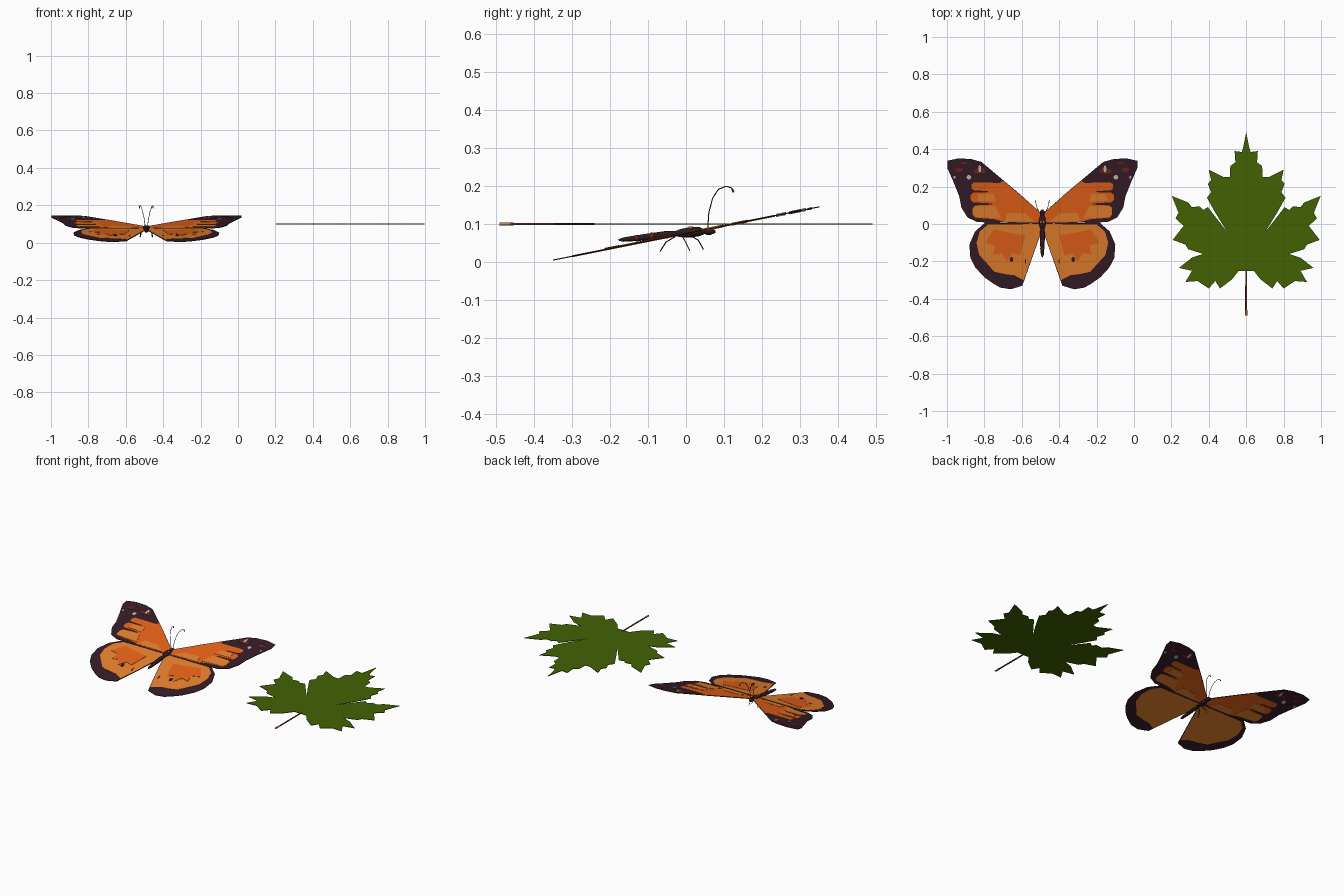
import bpy, bmesh, math

CX = -0.49      # butterfly centre line
LX = 0.60       # leaf centre line


def material(name, rgb):
    m = bpy.data.materials.new(name)
    m.diffuse_color = (*rgb, 1)
    return m


DARK = material("dark plum", (0.036, 0.012, 0.021))
ORANGE = material("bright orange", (0.86, 0.130, 0.010))
AMBER = material("amber orange", (0.80, 0.220, 0.026))
RED = material("dark red", (0.17, 0.018, 0.008))
PALE = material("pale spot", (0.58, 0.52, 0.47))
BODY = material("body brown black", (0.026, 0.010, 0.012))
GREEN = material("leaf green", (0.055, 0.120, 0.001))
STEM = material("stem maroon", (0.17, 0.030, 0.020))
TIP = material("stem tip tan", (0.60, 0.22, 0.05))


def finish(name, bm, mat):
    bmesh.ops.recalc_face_normals(bm, faces=bm.faces)
    me = bpy.data.meshes.new(name)
    bm.to_mesh(me)
    bm.free()
    me.materials.append(mat)
    ob = bpy.data.objects.new(name, me)
    bpy.context.collection.objects.link(ob)
    return ob


def plates(name, outlines, top, mat, bottom=None, cx=CX, z0=0.075, slope=0.2):
    """Thin mirrored plates about the plane z = z0 + slope * y, from -bottom to +top."""
    bottom = top if bottom is None else bottom
    bm = bmesh.new()
    for pts in outlines:
        for s in (1, -1):
            rings = [[bm.verts.new((cx + s * x, y, z0 + slope * y + h)) for x, y in pts]
                     for h in (top, -bottom)]
            n = len(pts)
            caps = [bm.faces.new(r) for r in rings]
            for i in range(n):
                j = (i + 1) % n
                bm.faces.new((rings[0][i], rings[0][j], rings[1][j], rings[1][i]))
            bm.normal_update()
            bmesh.ops.triangulate(bm, faces=caps)
    return finish(name, bm, mat)


def spot(x, y, rx, ry, n=8):
    return [(x + rx * math.cos(2 * math.pi * i / n), y + ry * math.sin(2 * math.pi * i / n))
            for i in range(n)]


def loft(name, stations, mat, cx, sides=10, flat=0.75):
    """Rounded body along y from (y, z, radius) stations, flattened in z."""
    bm = bmesh.new()
    rings = [[bm.verts.new((cx + r * math.cos(2 * math.pi * k / sides), y,
                            z + flat * r * math.sin(2 * math.pi * k / sides)))
              for k in range(sides)] for y, z, r in stations]
    for a, b in zip(rings, rings[1:]):
        for k in range(sides):
            j = (k + 1) % sides
            bm.faces.new((a[k], a[j], b[j], b[k]))
    bm.faces.new(rings[0])
    bm.faces.new(rings[-1])
    ob = finish(name, bm, mat)
    for p in ob.data.polygons:
        p.use_smooth = len(p.vertices) == 4
    return ob


def tubes(name, paths, radius, mat):
    """Mirrored thin tubes through points relative to the butterfly centre."""
    cu = bpy.data.curves.new(name, 'CURVE')
    cu.dimensions = '3D'
    cu.bevel_depth = radius
    cu.bevel_resolution = 1
    cu.use_fill_caps = True
    for path in paths:
        for s in (1, -1):
            sp = cu.splines.new('POLY')
            sp.points.add(len(path) - 1)
            for p, (x, y, z) in zip(sp.points, path):
                p.co = (CX + s * x, y, z, 1)
    cu.materials.append(mat)
    ob = bpy.data.objects.new(name, cu)
    bpy.context.collection.objects.link(ob)


# Wings: dark base plates
plates("forewings", [[(0.008, 0.06), (0.13, 0.168), (0.326, 0.332), (0.38, 0.347), (0.449, 0.351),
                      (0.508, 0.338), (0.508, 0.30), (0.476, 0.227), (0.444, 0.147), (0.433, 0.088),
                      (0.40, 0.035), (0.348, 0.010), (0.008, 0.003)]], 0.0015, DARK)
plates("hindwings", [[(0.008, 0.003), (0.305, 0.008), (0.36, -0.04), (0.39, -0.11), (0.385, -0.18),
                      (0.358, -0.233), (0.31, -0.285), (0.26, -0.32), (0.225, -0.34), (0.17, -0.349),
                      (0.107, -0.33), (0.008, -0.05)]], 0.0015, DARK)

# Wings: coloured panels showing on both faces, finer markings on top only
plates("forewing_orange", [[(0.012, 0.008), (0.012, 0.061), (0.125, 0.160), (0.21, 0.232), (0.225, 0.220),
                            (0.365, 0.222), (0.378, 0.212), (0.378, 0.19), (0.365, 0.180), (0.29, 0.176),
                            (0.29, 0.170), (0.37, 0.168), (0.383, 0.155), (0.383, 0.13), (0.37, 0.116),
                            (0.27, 0.110), (0.27, 0.104), (0.36, 0.099), (0.373, 0.085), (0.373, 0.050),
                            (0.36, 0.034), (0.26, 0.026), (0.20, 0.010)]], 0.0025, ORANGE)
plates("forewing_amber", [[(0.22, 0.03), (0.25, 0.097), (0.358, 0.097), (0.371, 0.084), (0.371, 0.052),
                           (0.358, 0.037)],
                          [(0.25, 0.120), (0.26, 0.162), (0.34, 0.160), (0.35, 0.125)],
                          [(0.04, 0.012), (0.09, 0.055), (0.19, 0.06), (0.20, 0.013)]],
       0.004, AMBER, 0.0035)
plates("hindwing_amber", [[(0.010, -0.001), (0.29, -0.002), (0.335, -0.040), (0.352, -0.10),
                           (0.338, -0.165), (0.295, -0.212), (0.257, -0.255), (0.20, -0.268),
                           (0.15, -0.274), (0.10, -0.30), (0.010, -0.05)]], 0.0025, AMBER)
plates("hindwing_orange", [[(0.09, -0.06), (0.16, -0.05), (0.26, -0.030), (0.305, -0.10), (0.25, -0.115),
                            (0.265, -0.165), (0.215, -0.155), (0.19, -0.20), (0.16, -0.155),
                            (0.12, -0.17)]], 0.004, ORANGE, 0)
plates("hindwing_dark_spots", [spot(0.165, -0.19, 0.010, 0.014), spot(0.09, -0.20, 0.003, 0.014)],
       0.005, DARK, 0)
plates("red_tip_spots", [[(0.30, 0.275), (0.32, 0.305), (0.375, 0.285), (0.36, 0.27)],
                         spot(0.445, 0.29, 0.022, 0.012), spot(0.42, 0.325, 0.018, 0.006)], 0.003, RED)
plates("pale_tip_spots", [spot(0.393, 0.25, 0.013, 0.013), spot(0.335, 0.295, 0.008, 0.02),
                          spot(0.47, 0.25, 0.006, 0.008)], 0.004, PALE)

# Body
loft("abdomen", [(-0.178, 0.058, 0.002), (-0.165, 0.059, 0.008), (-0.11, 0.065, 0.012),
                 (-0.05, 0.072, 0.014), (-0.025, 0.075, 0.009)], BODY, CX)
loft("thorax", [(-0.03, 0.075, 0.008), (-0.015, 0.076, 0.015), (0.01, 0.078, 0.019),
                (0.035, 0.080, 0.017), (0.05, 0.080, 0.008)], BODY, CX)
loft("head", [(0.046, 0.081, 0.007), (0.054, 0.081, 0.013), (0.066, 0.081, 0.013),
              (0.078, 0.080, 0.004)], BODY, CX)
for i, (y, z, r) in enumerate([(-0.13, 0.0628, 0.0116), (-0.09, 0.0675, 0.0134)]):
    loft(f"abdomen_band_{i}", [(y - 0.003, z, r), (y + 0.003, z, r)], RED, CX)
plates("thorax_spots", [spot(0.008, 0.012, 0.004, 0.006)], 0.004, AMBER, z0=0.0885, slope=0.05)

# Antennae with clubbed ends, and legs
tubes("antennae", [[(0.006, 0.057, 0.088), (0.012, 0.060, 0.13), (0.020, 0.070, 0.168), (0.028, 0.085, 0.191),
                    (0.033, 0.105, 0.199), (0.036, 0.119, 0.195), (0.037, 0.125, 0.184)]], 0.0015, BODY)
tubes("antenna_clubs", [[(0.036, 0.121, 0.193), (0.037, 0.125, 0.183)]], 0.0025, BODY)
tubes("legs", [[(0.01, -0.03, 0.066), (0.03, -0.053, 0.052), (0.032, -0.068, 0.028)],
               [(0.01, -0.01, 0.068), (0.03, -0.003, 0.056), (0.035, 0.01, 0.03)],
               [(0.01, 0.01, 0.07), (0.026, 0.032, 0.058), (0.03, 0.046, 0.033)]], 0.0015, BODY)

# Leaf: mirrored half outline, with teeth and lobes
half = [(0, 0.49), (0.016, 0.41), (0.024, 0.385), (0.062, 0.39), (0.058, 0.33), (0.085, 0.31),
        (0.088, 0.25), (0.12, 0.25), (0.20, 0.29), (0.188, 0.235), (0.205, 0.215), (0.188, 0.17),
        (0.21, 0.14), (0.165, 0.06), (0.10, -0.045), (0.205, 0.09), (0.23, 0.075), (0.25, 0.095),
        (0.29, 0.09), (0.31, 0.115), (0.398, 0.15), (0.362, 0.06), (0.378, 0.03), (0.335, -0.01),
        (0.393, -0.085), (0.325, -0.11), (0.31, -0.135), (0.23, -0.16), (0.29, -0.18), (0.36, -0.235),
        (0.29, -0.25), (0.325, -0.31), (0.26, -0.305), (0.20, -0.345), (0.165, -0.305),
        (0.14, -0.345), (0.075, -0.295), (0.04, -0.25), (0, -0.25)]
plates("leaf_blade", [half], 0.0015, GREEN, cx=LX, z0=0.1, slope=0)
loft("leaf_stem", [(-0.465, 0.1, 0.0055), (-0.24, 0.1, 0.005)], STEM, LX, 8, 0.6)
loft("leaf_stem_tip", [(-0.49, 0.1, 0.0065), (-0.46, 0.1, 0.006)], TIP, LX, 8, 0.6)
